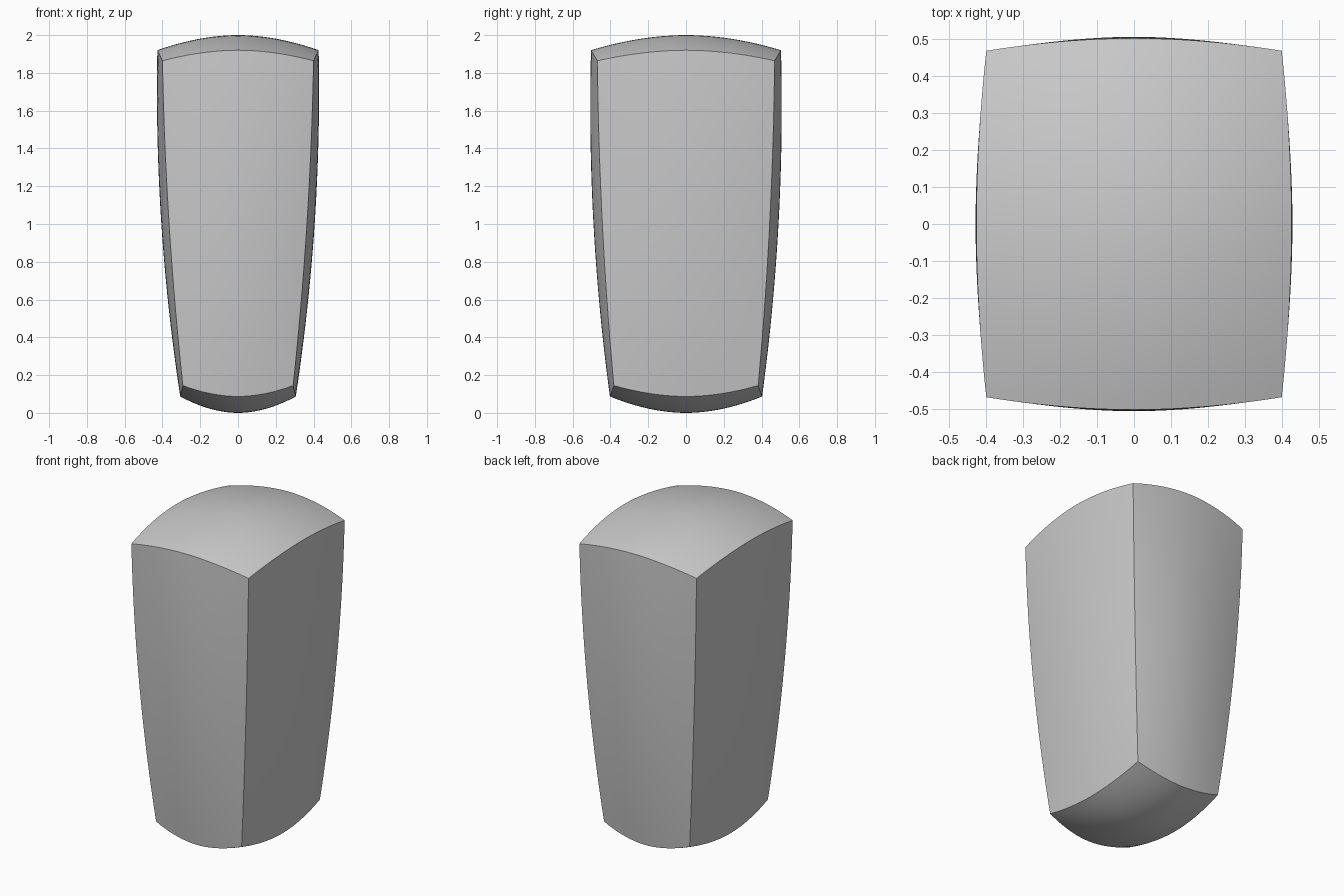
import bpy, bmesh, math

if "Cube" in bpy.data.objects:
    bpy.data.objects.remove(bpy.data.objects["Cube"])

N = 24      # divisions per side
P = 1.9     # bulge exponent


def arc(a, m, b, s):
    """Quadratic through a (s=0), m (s=.5), b (s=1)."""
    k = 4 * m - 3 * a - b
    return a + k * s + (b - a - k) * s * s


def bulge(corner, middle, t):
    return middle + (corner - middle) * abs(t) ** P


def shape(u, v, w):
    """Map a -1..1 cube onto the tapered, pillowed block."""
    s = (w + 1) / 2
    x = u * bulge(arc(.292, .365, .400, s), arc(.306, .406, .427, s), v)
    y = v * bulge(arc(.382, .443, .469, s), arc(.403, .490, .503, s), u)
    a, b = abs(u) ** P, abs(v) ** P
    bottom = .087 * (a + b) - .029 * a * b
    top = 2 - .08 * (a + b) + .024 * a * b
    return x, y, bottom + (top - bottom) * s


# Tapered block: subdivided cube, then shaped
bm = bmesh.new()
bmesh.ops.create_cube(bm, size=2)
bmesh.ops.subdivide_edges(bm, edges=bm.edges[:], cuts=N - 1, use_grid_fill=True)
# keep only the outer shell
inner = [v for v in bm.verts if max(abs(c) for c in v.co) < .999]
bmesh.ops.delete(bm, geom=inner, context='VERTS')
for v in bm.verts:
    v.co = shape(*v.co)
bmesh.ops.recalc_face_normals(bm, faces=bm.faces[:])

mesh = bpy.data.meshes.new("tapered_block")
bm.to_mesh(mesh)
bm.free()
block = bpy.data.objects.new("tapered_block", mesh)
bpy.context.collection.objects.link(block)

# Smooth faces, sharp borders
bpy.context.view_layer.objects.active = block
block.select_set(True)
bpy.ops.object.shade_smooth_by_angle(angle=math.radians(30))
